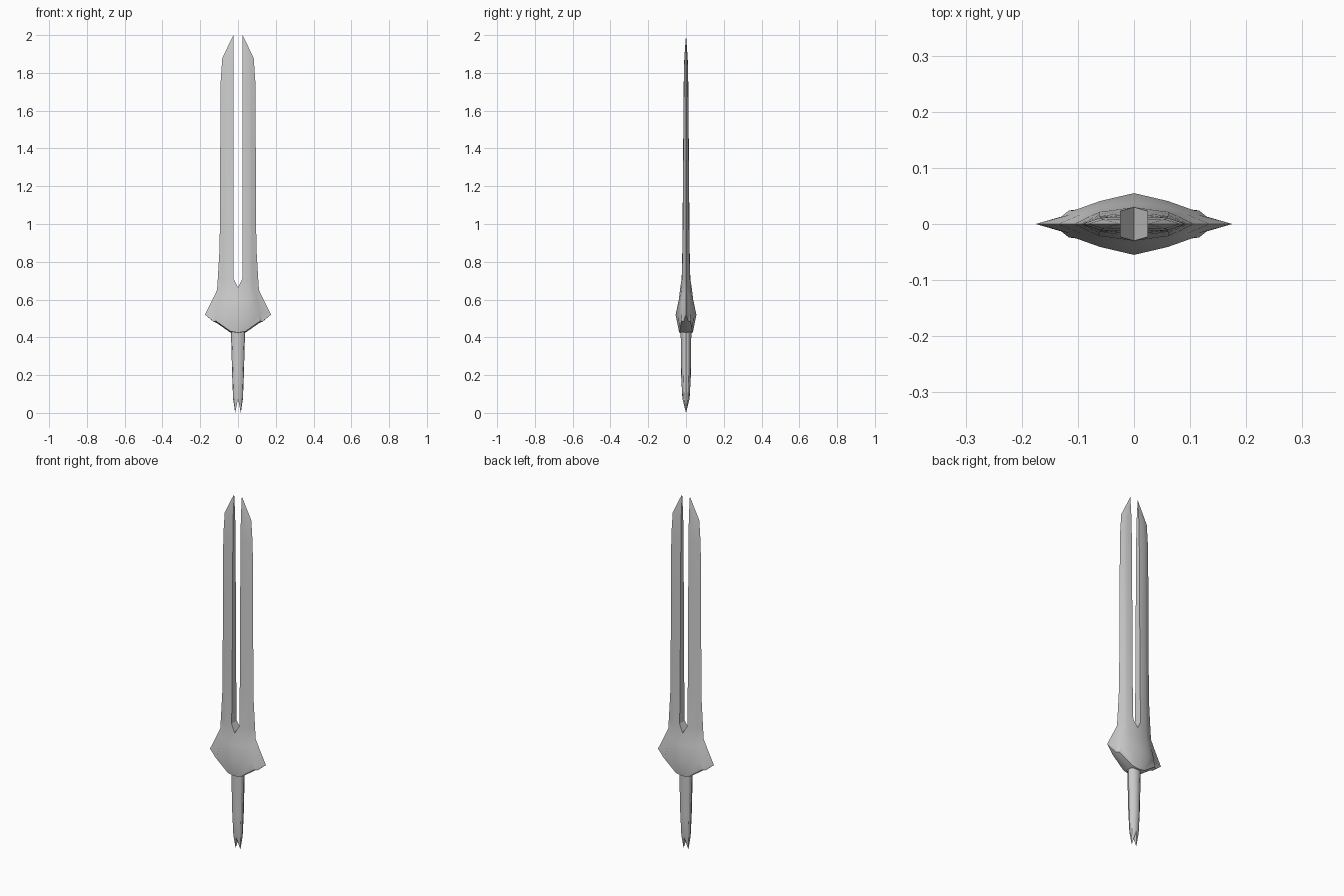
import bpy
import bmesh
import math

if "Cube" in bpy.data.objects:
    bpy.data.objects.remove(bpy.data.objects["Cube"], do_unlink=True)

steel = bpy.data.materials.new("grey_steel")
steel.use_nodes = True
GREY = (0.62, 0.62, 0.62, 1)
steel.diffuse_color = GREY
steel.node_tree.nodes["Principled BSDF"].inputs["Base Color"].default_value = GREY


def quarter_loft(name, rows, wall_from):
    """Skin rows of points for one quarter, reflected across x = 0 and y = 0.
    From row wall_from on, the inner column also gets a wall down to y = 0."""
    bm = bmesh.new()
    known = {}

    def add_face(points):
        verts = []
        for p in points:
            key = tuple(round(c, 4) + 0.0 for c in p)
            if key not in known:
                known[key] = bm.verts.new(key)
            if known[key] not in verts:
                verts.append(known[key])
        if len(verts) > 2 and not bm.faces.get(verts):
            bm.faces.new(verts)

    for sx in (1, -1):
        for sy in (1, -1):
            for i in range(len(rows) - 1):
                low, high = [[(x * sx, y * sy, z) for x, y, z in r]
                             for r in rows[i:i + 2]]
                if i >= wall_from:
                    low = [(low[0][0], 0, low[0][2])] + low
                    high = [(high[0][0], 0, high[0][2])] + high
                for j in range(len(low) - 1):
                    add_face((low[j], low[j + 1], high[j + 1], high[j]))
    bmesh.ops.recalc_face_normals(bm, faces=bm.faces)
    mesh = bpy.data.meshes.new(name)
    bm.to_mesh(mesh)
    bm.free()
    obj = bpy.data.objects.new(name, mesh)
    bpy.context.collection.objects.link(obj)
    mesh.materials.append(steel)
    bpy.ops.object.select_all(action="DESELECT")
    obj.select_set(True)
    bpy.context.view_layer.objects.active = obj
    bpy.ops.object.shade_smooth_by_angle(angle=math.radians(28))
    return obj


# Guard: columns run centre, bulge, body edge, wing root, wing tip
wing_tip = (0.175, 0, 0.52)
rows = [
    [(0, 0, 0.42), (0.04, 0, 0.425), (0.11, 0, 0.474), (0.13, 0, 0.483), wing_tip],
    [(0, 0.036, 0.425), (0.04, 0.034, 0.432), (0.116, 0.024, 0.486), (0.13, 0.013, 0.484), wing_tip],
    [(0, 0.055, 0.52), (0.06, 0.041, 0.52), (0.108, 0.024, 0.53), (0.116, 0.016, 0.525), wing_tip],
    [(0, 0.038, 0.6), (0.06, 0.03, 0.605), (0.09, 0.02, 0.615), (0.095, 0.017, 0.615), (0.135, 0, 0.6)],
    [(0, 0.03, 0.665), (0.06, 0.022, 0.675), (0.075, 0.016, 0.67), (0.085, 0.011, 0.665), (0.111, 0, 0.65)],
]


# Twin prongs: slot edge, flat cheek up to a ridge, bevel to the cutting edge
def prong_row(z, inner, thick, ridge, edge):
    bevel = [(ridge + (edge - ridge) * t, thick * 0.92 * (1 - t), z)
             for t in (0, 0.33, 0.66, 1)]
    return [(inner, thick, z)] + bevel


for z, thick, ridge, edge in ((0.71, 0.023, 0.062, 0.107), (0.88, 0.019, 0.062, 0.097),
                              (1.4, 0.015, 0.061, 0.094), (1.75, 0.012, 0.06, 0.092),
                              (1.88, 0.009, 0.055, 0.083)):
    rows.append(prong_row(z, 0.024, thick, ridge, edge))
rows.append([(0.024, 0, 2.0)] * 5)
quarter_loft("blade_and_guard", rows, 4)

# Grip: faceted tapering rod ending in a forked pommel
grip = []
for z, wide, deep in ((0.45, 0.04, 0.03), (0.42, 0.037, 0.028),
                      (0.2, 0.031, 0.026), (0.075, 0.026, 0.019)):
    grip.append([(wide * math.sin(a), deep * math.cos(a), z)
                 for a in (0, math.pi / 6, math.pi / 3, math.pi / 2)])
grip.append([(0.015, 0, 0)] * 4)
quarter_loft("grip", grip, 3)
